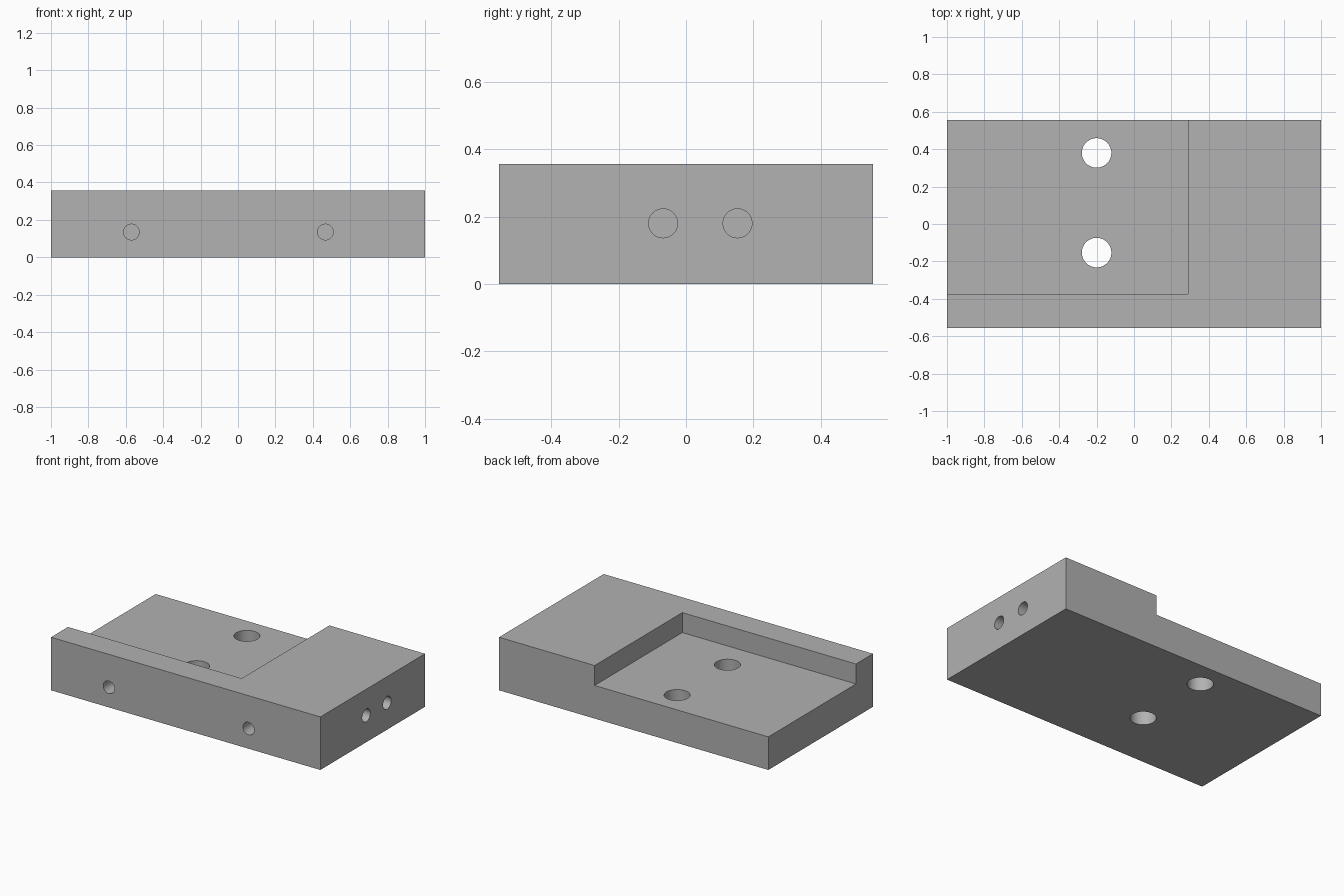
import bpy
from math import pi

default = bpy.data.objects.get("Cube")
if default:
    bpy.data.objects.remove(default, do_unlink=True)

WIDTH, DEPTH, HEIGHT = 2.0, 1.11, 0.356
FLOOR, POCKET_X, POCKET_Y = 0.222, 0.29, -0.375

# Single plain grey
grey = bpy.data.materials.new("plain grey")
grey.use_nodes = True
colour = (0.445, 0.445, 0.445, 1)
grey.diffuse_color = colour
grey.node_tree.nodes["Principled BSDF"].inputs["Base Color"].default_value = colour


def box(name, low, high):
    centre = [(a + b) / 2 for a, b in zip(low, high)]
    bpy.ops.mesh.primitive_cube_add(size=1, location=centre)
    obj = bpy.context.object
    obj.name = name
    obj.scale = [b - a for a, b in zip(low, high)]
    bpy.ops.object.transform_apply(location=True, rotation=True, scale=True)
    obj.data.materials.append(grey)
    return obj


def rod(name, radius, length, centre, rotation=(0, 0, 0)):
    bpy.ops.mesh.primitive_cylinder_add(vertices=48, radius=radius, depth=length,
                                        location=centre, rotation=rotation)
    obj = bpy.context.object
    obj.name = name
    obj.data.materials.append(grey)
    return obj


# Solid block
block = box("mounting_block", (-WIDTH / 2, -DEPTH / 2, 0), (WIDTH / 2, DEPTH / 2, HEIGHT))

# Corner pocket, open to the back and one end
cutters = [box("pocket_cutter", (-1.2, POCKET_Y, FLOOR), (POCKET_X, 0.8, 0.6))]

# Vertical holes through the pocket floor
for y in (0.38, -0.153):
    cutters.append(rod("floor_hole_cutter", 0.079, 1, (-0.2, y, 0.1)))

# Blind holes in the front
for x in (-0.57, 0.467):
    cutters.append(rod("front_hole_cutter", 0.042, 0.6, (x, -DEPTH / 2, 0.135), (pi / 2, 0, 0)))

# Blind holes in the end
for y in (-0.068, 0.153):
    cutters.append(rod("end_hole_cutter", 0.043, 0.8, (WIDTH / 2, y, 0.18), (0, pi / 2, 0)))

# Cut everything out of the block
bpy.ops.object.select_all(action="DESELECT")
block.select_set(True)
bpy.context.view_layer.objects.active = block
for cutter in cutters:
    cutter.hide_render = True
    cut = block.modifiers.new("cut", "BOOLEAN")
    cut.operation = "DIFFERENCE"
    cut.solver = "EXACT"
    cut.object = cutter
    bpy.ops.object.modifier_apply(modifier=cut.name)
    bpy.data.objects.remove(cutter, do_unlink=True)

bpy.ops.object.shade_smooth_by_angle(angle=pi / 6)
